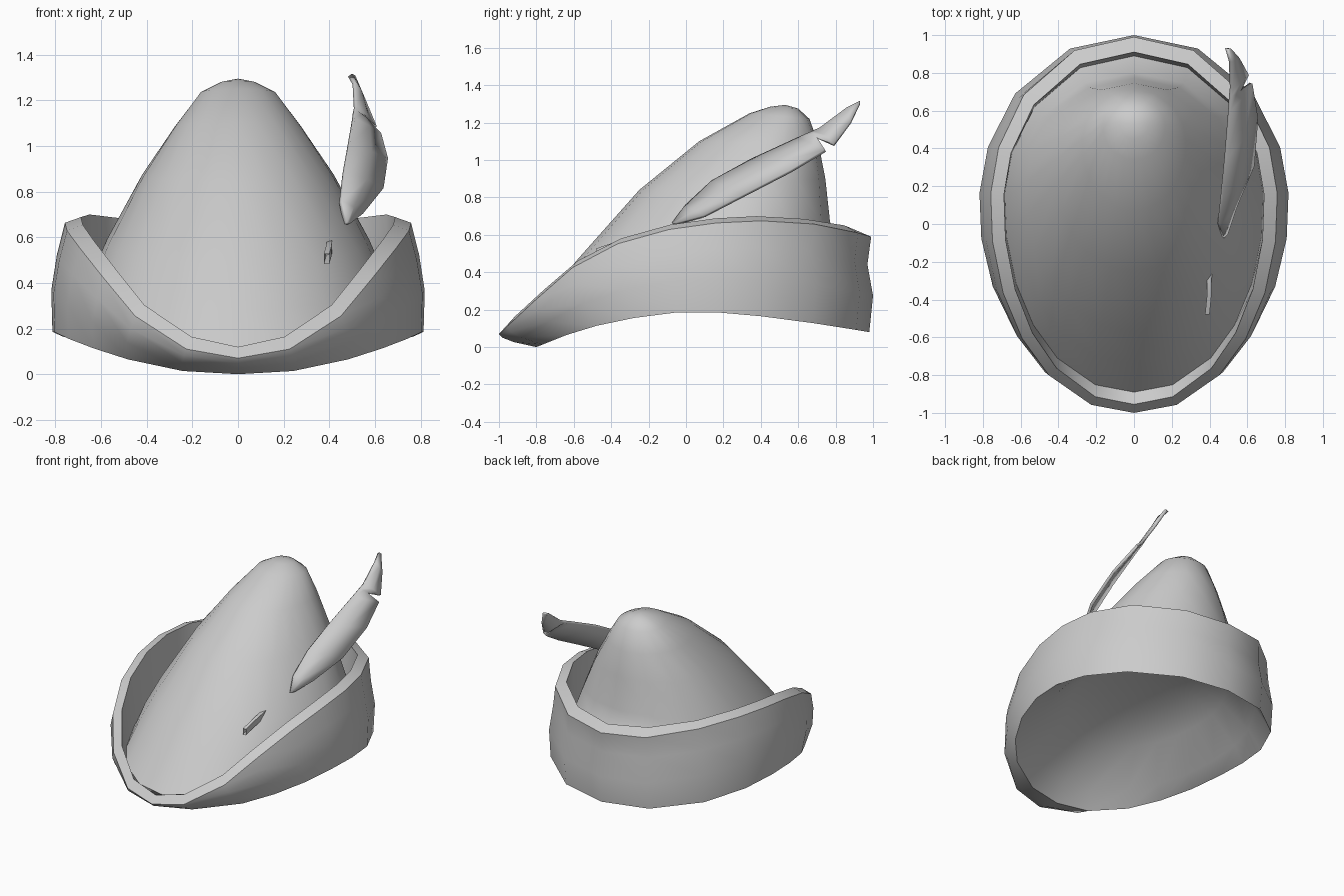
import bpy, bmesh, math
from mathutils import Vector

if "Cube" in bpy.data.objects:
    bpy.data.objects.remove(bpy.data.objects["Cube"])

# Angles round half an outline, from the back (90) to the front (-90)
HALF = [90, 67, 41, 20, 4, -10, -25, -40, -55, -74, -90]
ANGLES = HALF + [180 - a for a in HALF[-2:0:-1]]

RIM = [(-1, .07), (-.9, .18), (-.6, .45), (-.38, .57), (-.17, .64), (.1, .685),
       (.37, .70), (.6, .69), (.85, .65), (.99, .59)]
HEM = [(-.8, 0), (-.6, .08), (-.42, .13), (-.2, .17), (0, .19), (.2, .185),
       (.5, .155), (.8, .11), (.98, .08)]


def interp(table, y):
    y = min(max(y, table[0][0]), table[-1][0])
    for (a, za), (b, zb) in zip(table, table[1:]):
        if y <= b:
            return za + (zb - za) * (y - a) / (b - a)


def outline(width, y_front, y_back, y_mid):
    pts = []
    for a in ANGLES:
        s, c = math.sin(math.radians(a)), math.cos(math.radians(a))
        depth = (y_back - y_mid) if s > 0 else (y_mid - y_front)
        pts.append(Vector((math.copysign(abs(c) ** .94, c) * width, y_mid + s * depth, 0)))
    return pts


def on_table(pts, table, dip=0):
    return [Vector((p.x, p.y, interp(table, p.y) - dip * abs(math.cos(math.radians(a)))))
            for p, a in zip(pts, ANGLES)]


def tilted(width, yf, zf, yb, zb):
    pts = outline(width, yf, yb, yf + .56 * (yb - yf))
    for p in pts:
        p.z = zf + (zb - zf) * (p.y - yf) / (yb - yf)
    return pts


def loft(name, loops, apex=None, closed=True, angle=40, flip=True):
    bm = bmesh.new()
    rows = [[bm.verts.new(p) for p in loop] for loop in loops]
    n = len(rows[0])
    for r, s in zip(rows, rows[1:]):
        for i in range(n if closed else n - 1):
            j = (i + 1) % n
            bm.faces.new((r[i], r[j], s[j], s[i]))
    if apex:
        top = bm.verts.new(apex)
        for i in range(n):
            bm.faces.new((rows[-1][i], rows[-1][(i + 1) % n], top))
    if flip:  # the angles run clockwise, so flip to face outward
        bmesh.ops.reverse_faces(bm, faces=bm.faces[:])
    mesh = bpy.data.meshes.new(name)
    bm.to_mesh(mesh)
    bm.free()
    ob = bpy.data.objects.new(name, mesh)
    bpy.context.collection.objects.link(ob)
    bpy.ops.object.select_all(action='DESELECT')
    ob.select_set(True)
    bpy.context.view_layer.objects.active = ob
    bpy.ops.object.shade_smooth_by_angle(angle=math.radians(angle))
    return ob


# Upturned brim: hem, bulging outer wall, flat rim, inner wall down to the crease
hem = on_table(outline(.815, -.80, .98, .1), HEM)
rim_out = on_table(outline(.76, -1.0, .99, .1), RIM, .025)
rim_in = on_table(outline(.69, -.955, .91, .1), RIM)
crease = tilted(.685, -.89, .10, .89, .44)


def wall(width, yf, yb, t):
    pts = outline(width, yf, yb, .1)
    for p, lo, hi in zip(pts, hem, rim_out):
        p.z = lo.z + (hi.z - lo.z) * t
    return pts


loft("brim", [hem, wall(.82, -.92, 1.0, .38), wall(.795, -.98, .97, .71),
              rim_out, rim_in, crease])

# Leaning cone crown, flared at its foot
rings = [(.64, -.74, .28, .80, .56), (.575, -.57, .48, .77, .67), (.42, -.25, .84, .745, .9),
         (.275, .07, 1.10, .71, 1.08), (.165, .34, 1.25, .66, 1.22), (.075, .45, 1.285, .60, 1.275)]
loft("crown", [crease] + [tilted(*r) for r in rings], apex=(0, .53, 1.295), angle=60)

# Shallow domed lining that closes the underside
lining = [(.70, -.72, .13, .86, .34), (.50, -.45, .33, .68, .48), (.25, -.15, .44, .45, .52)]
loft("lining", [hem] + [tilted(*r) for r in lining], apex=(0, .15, .50), angle=70, flip=False)

# Feather blade: pairs of inner and outer edge points, notched near the tip
blade = [((.47, -.07, .66), (.49, -.05, .66)), ((.45, .0, .755), (.54, .10, .70)),
         ((.465, .14, .885), (.63, .31, .81)), ((.485, .35, 1.0), (.65, .56, .94)),
         ((.505, .60, 1.115), (.62, .745, 1.05)), ((.51, .68, 1.15), (.555, .70, 1.12)),
         ((.515, .72, 1.17), (.60, .79, 1.08)), ((.51, .86, 1.275), (.55, .88, 1.20)),
         ((.49, .93, 1.31), (.505, .93, 1.305))]
rows = []
for u, l in blade:
    u, l = Vector(u), Vector(l)
    rows.append([u, (u + l) / 2 + Vector((.04 * (u - l).length, 0, 0)), l])
feather = loft("feather", rows, closed=False, angle=25)
mod = feather.modifiers.new("thickness", 'SOLIDIFY')
mod.thickness = .02
mod.offset = 0

# Quill end poking out of the crown
ends = [Vector((.388, -.48, .505)), Vector((.398, -.38, .54)), Vector((.40, -.26, .565))]
quill = [[e + Vector((x * .012, 0, z * .022)) for x, z in ((-1, -1), (-1, 1), (1, 1), (1, -1))]
         for e in ends]
loft("quill", quill, apex=(.40, -.2, .58))
